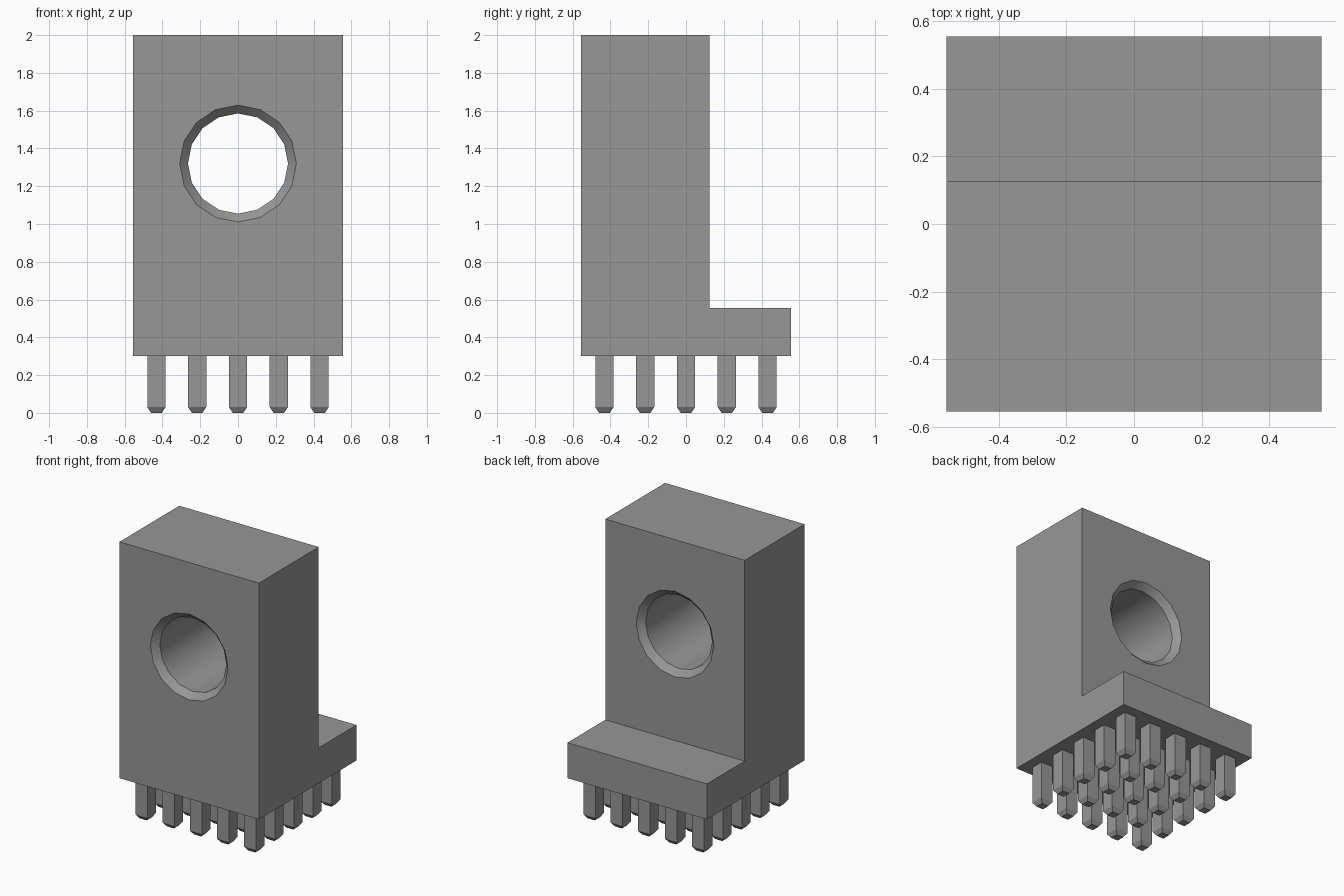
import bpy, bmesh, math
from mathutils import Matrix

cube = bpy.data.objects.get("Cube")
if cube:
    bpy.data.objects.remove(cube, do_unlink=True)

GREY = (0.31, 0.31, 0.31, 1)
grey = bpy.data.materials.new("plain grey")
grey.use_nodes = True
grey.diffuse_color = GREY
grey.node_tree.nodes["Principled BSDF"].inputs["Base Color"].default_value = GREY


def make_object(name, bm):
    bmesh.ops.recalc_face_normals(bm, faces=bm.faces)
    mesh = bpy.data.meshes.new(name)
    bm.to_mesh(mesh)
    bm.free()
    mesh.materials.append(grey)
    obj = bpy.data.objects.new(name, mesh)
    bpy.context.collection.objects.link(obj)
    return obj


def loft(bm, rings):
    """Skin a list of equal-length point rings and cap both ends."""
    rows = [[bm.verts.new(p) for p in ring] for ring in rings]
    n = len(rows[0])
    for a, b in zip(rows, rows[1:]):
        for i in range(n):
            j = (i + 1) % n
            bm.faces.new((a[i], a[j], b[j], b[i]))
    bm.faces.new(rows[0])
    bm.faces.new(rows[-1])


# L-shaped body: side profile (y, z) extruded along x
HALF, BACK, BASE, STEP, TOP = 0.555, 0.125, 0.30, 0.555, 2.0
profile = [(-HALF, BASE), (HALF, BASE), (HALF, STEP),
           (BACK, STEP), (BACK, TOP), (-HALF, TOP)]
bm = bmesh.new()
loft(bm, [[(x, y, z) for y, z in profile] for x in (-HALF, HALF)])
body = make_object("body", bm)

# Round through-hole with a chamfer at each mouth
R, CHAMFER, EXTRA, SIDES, HOLE_Z = 0.265, 0.044, 0.05, 16, 1.32
sections = [(-HALF - EXTRA, R + CHAMFER + EXTRA), (-HALF + CHAMFER, R),
            (BACK - CHAMFER, R), (BACK + EXTRA, R + CHAMFER + EXTRA)]
bm = bmesh.new()
loft(bm, [[(r * math.cos(2 * math.pi * i / SIDES), y,
            HOLE_Z + r * math.sin(2 * math.pi * i / SIDES))
           for i in range(SIDES)] for y, r in sections])
cutter = make_object("hole_cutter", bm)
cutter.hide_render = True

cut = body.modifiers.new("hole", 'BOOLEAN')
cut.operation = 'DIFFERENCE'
cut.solver = 'EXACT'
cut.object = cutter
bpy.ops.object.select_all(action='DESELECT')
bpy.context.view_layer.objects.active = body
body.select_set(True)
bpy.ops.object.modifier_apply(modifier=cut.name)
bpy.data.objects.remove(cutter, do_unlink=True)
bpy.ops.object.shade_smooth_by_angle(angle=math.radians(30))

# Five by five grid of square pins with tapered tips
PITCH, PIN, TIP, TAPER = 0.216, 0.048, 0.028, 0.03


def square(cx, cy, h, z):
    return [(cx + sx * h, cy + sy * h, z)
            for sx, sy in ((-1, -1), (1, -1), (1, 1), (-1, 1))]


bm = bmesh.new()
for ix in range(-2, 3):
    for iy in range(-2, 3):
        x, y = ix * PITCH, iy * PITCH
        loft(bm, [square(x, y, TIP, 0), square(x, y, PIN, TAPER),
                  square(x, y, PIN, BASE)])
make_object("pins", bm)
